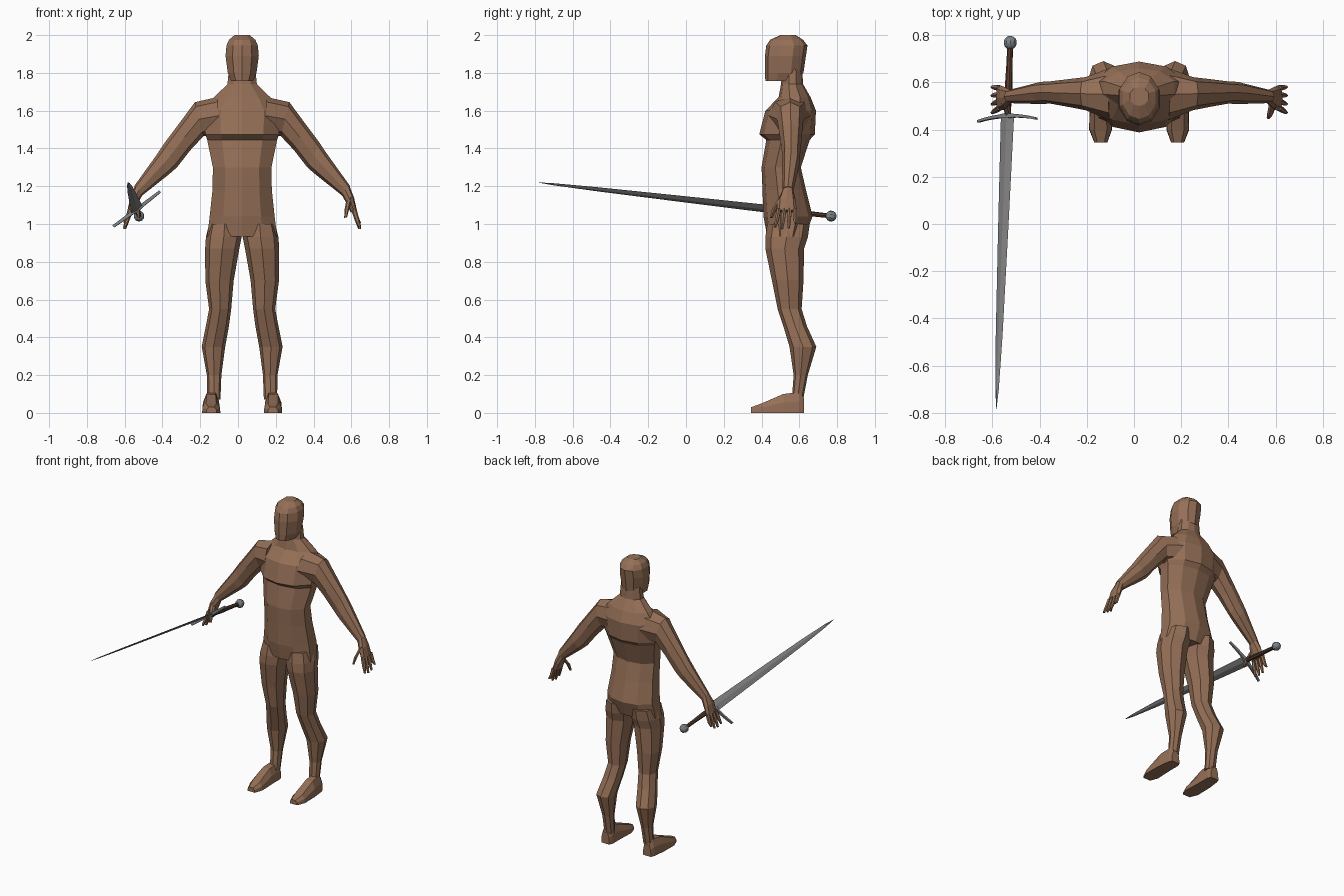
import bpy, bmesh, math
from mathutils import Vector

if "Cube" in bpy.data.objects:
    bpy.data.objects.remove(bpy.data.objects["Cube"])

CX = 0.022  # body centre line


def material(name, rgb):
    m = bpy.data.materials.new(name)
    m.diffuse_color = (*rgb, 1)
    m.use_nodes = True
    m.node_tree.nodes["Principled BSDF"].inputs["Base Color"].default_value = m.diffuse_color
    return m


SKIN = material("brown skin", (0.30, 0.16, 0.095))
STEEL = material("blade steel", (0.22, 0.22, 0.22))
DARK = material("guard steel", (0.20, 0.22, 0.235))
LEATHER = material("grip leather", (0.10, 0.045, 0.025))

# unit cross-sections
TRUNK = [(0, -1), (.58, -.84), (1, -.3), (1, .35), (.58, .84),
         (0, 1), (-.58, .84), (-1, .35), (-1, -.3), (-.58, -.84)]
OCT = [(0, -1), (.74, -.72), (1, 0), (.74, .72), (0, 1), (-.74, .72), (-1, 0), (-.74, -.72)]
BOX = [(-1, -1), (1, -1), (1, 1), (-1, 1)]
DIAMOND = [(-1, 0), (0, -1), (1, 0), (0, 1)]
SIX = [(math.cos(i * math.pi / 3), math.sin(i * math.pi / 3)) for i in range(6)]


def ring(c, u, v, shape):
    c, u, v = Vector(c), Vector(u), Vector(v)
    return [c + u * a + v * b for a, b in shape]


def loft(name, strands, mat, mirror=False, x=0.0):
    """Skin each strand (list of rings) into a closed, capped tube."""
    bm = bmesh.new()
    for rings in strands:
        vs = [[bm.verts.new(p) for p in r] for r in rings]
        n = len(vs[0])
        for a, b in zip(vs, vs[1:]):
            for i in range(n):
                j = (i + 1) % n
                bm.faces.new((a[i], a[j], b[j], b[i]))
        bm.faces.new(vs[0][::-1])
        bm.faces.new(vs[-1])
    bmesh.ops.recalc_face_normals(bm, faces=bm.faces)
    me = bpy.data.meshes.new(name)
    bm.to_mesh(me)
    bm.free()
    ob = bpy.data.objects.new(name, me)
    bpy.context.collection.objects.link(ob)
    ob.location.x = x
    me.materials.append(mat)
    if mirror:
        mod = ob.modifiers.new("mirror", 'MIRROR')
        mod.use_mirror_merge = False
    return ob


def level(z, x0, x1, y0, y1, shape):
    return ring(((x0 + x1) / 2, (y0 + y1) / 2, z), ((x1 - x0) / 2, 0, 0), (0, (y1 - y0) / 2, 0), shape)


def limb(out, inn, yc, hy, shape):
    """Ring across a limb, from its outer to its inner (x, z) point."""
    o, i = Vector((out[0], yc, out[1])), Vector((inn[0], yc, inn[1]))
    return ring((o + i) / 2, (o - i) / 2, (0, hy, 0), shape)


# torso and neck: z, half width, front y, back y
torso = [(.935, .185, .43, .63), (1.04, .172, .41, .67), (1.18, .157, .405, .635),
         (1.30, .155, .40, .608), (1.445, .185, .425, .655), (1.475, .195, .388, .682),
         (1.60, .20, .42, .688), (1.67, .15, .49, .66), (1.74, .078, .503, .62), (1.82, .07, .51, .615)]
loft("torso", [[level(z, -w, w, f, b, TRUNK) for z, w, f, b in torso]], SKIN, x=CX)

# head
head = [(1.757, .058, .42, .58), (1.80, .076, .418, .622), (1.89, .088, .418, .635),
        (1.945, .083, .425, .643), (1.975, .07, .445, .62), (2.0, .04, .50, .58)]
loft("head", [[level(z, -w, w, f, b, TRUNK) for z, w, f, b in head]], SKIN, x=CX)

# legs: z, inner x, outer x, front y, back y
legs = [(1.0, .01, .175, .43, .655), (.93, .003, .192, .42, .645), (.87, .015, .196, .42, .625),
        (.70, .045, .195, .455, .622), (.55, .058, .175, .485, .612), (.46, .07, .192, .515, .64),
        (.35, .09, .214, .548, .69), (.20, .11, .187, .57, .645), (.07, .115, .185, .56, .62)]
loft("legs", [[level(*s, OCT) for s in legs]], SKIN, True, CX)

# feet: y, inner x, outer x, top z
feet = [(.345, .135, .19, .03), (.40, .115, .212, .05), (.515, .12, .21, .10), (.60, .12, .2, .11), (.625, .13, .19, .08)]
SOLE = [(-1, -1), (1, -1), (.95, .1), (.55, 1), (-.55, 1), (-.95, .1)]
loft("feet", [[ring(((a + b) / 2, y, t / 2), ((b - a) / 2, 0, 0), (0, 0, t / 2), SOLE)
               for y, a, b, t in feet]], SKIN, True, CX)

# arms: outer point, inner point, centre y, half depth
arms = [((.13, 1.672), (.12, 1.475), .55, .11), ((.25, 1.645), (.205, 1.465), .552, .07),
        ((.335, 1.53), (.275, 1.39), .555, .058), ((.41, 1.43), (.345, 1.30), .557, .047),
        ((.45, 1.37), (.385, 1.265), .555, .047), ((.572, 1.20), (.53, 1.15), .54, .028)]
loft("arms", [[limb(*s, OCT) for s in arms]], SKIN, True, CX)

# hands: palm, then four fingers and a thumb
palm = [((.565, 1.208), (.525, 1.158), .54, .027), ((.592, 1.14), (.552, 1.11), .533, .048),
        ((.607, 1.075), (.575, 1.06), .533, .054)]
loft("palms", [[limb(*s, OCT) for s in palm]], SKIN, True, CX)
fingers = []
for i in range(4):
    y, t = .492 + .028 * i, .472 + .036 * i
    drop = (.01, 0, .005, .03)[i]
    fingers.append([limb((.604, 1.085), (.578, 1.07), y, .013, SIX),
                    limb((.619, 1.03), (.596, 1.02), (y + t) / 2, .012, SIX),
                    limb((.63, .975 + drop), (.615, .972 + drop), t, .007, SIX)])
fingers.append([limb((.585, 1.15), (.55, 1.12), .51, .018, SIX),
                limb((.568, 1.085), (.542, 1.075), .468, .014, SIX),
                limb((.555, 1.035), (.54, 1.032), .452, .008, SIX)])
loft("fingers", fingers, SKIN, True, CX)

# sword frame: D along the blade, U along the guard, V through the flat
END, TIP = Vector((-.524, .768, 1.042)), Vector((-.583, -.784, 1.22))
D = (TIP - END).normalized()
U = Vector((.245, 0, .185))
U = (U - D * U.dot(D)).normalized()
V = D.cross(U)
L = (TIP - END).length


def along(d):
    return END + D * d


# blade
blade = [(.31, .035, .007), (.80, .027, .006), (1.25, .018, .005), (1.48, .009, .003), (L, .0008, .0006)]
loft("blade", [[ring(along(d), U * w, V * t, DIAMOND) for d, w, t in blade]], STEEL)

# curved cross guard
guard = []
for i in range(-4, 5):
    s = i / 4
    r = .011 if i == 0 else .008 - .003 * abs(s)
    guard.append(ring(along(.312 + .018 * s * s) + U * (.155 * s), D * r, V * (r + .002), BOX))
loft("guard", [guard], DARK)

# grip
grip = [(.02, .012), (.10, .013), (.20, .016), (.31, .013)]
loft("grip", [[ring(along(d), U * r, V * r, OCT) for d, r in grip]], LEATHER)

# pommel
bpy.ops.mesh.primitive_uv_sphere_add(segments=10, ring_count=7, radius=.029, location=END)
pommel = bpy.context.object
pommel.name = "pommel"
pommel.rotation_euler = D.to_track_quat('Z', 'Y').to_euler()
pommel.data.materials.append(DARK)
